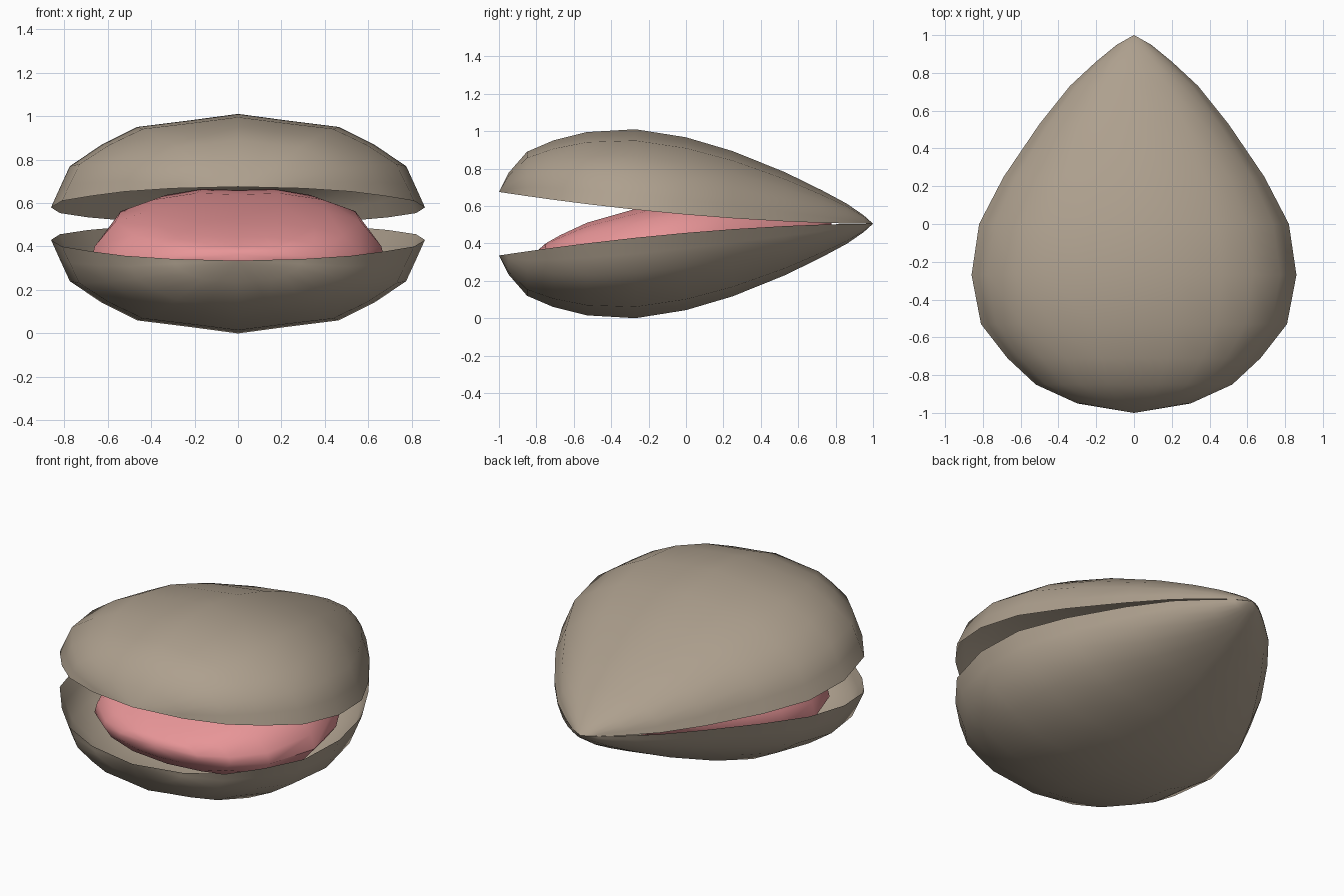
import bpy
import bmesh

if "Cube" in bpy.data.objects:
    bpy.data.objects.remove(bpy.data.objects["Cube"])

MID = 0.505  # hinge height


def rim(y):
    # opening curve: shut at the hinge, gaping at the front
    return MID + 0.17 * ((1 - y) / 2) ** 1.8


def loft(name, rings, closed, color):
    """Skin rows of points; single-point rows become tips."""
    bm = bmesh.new()
    rows = [[bm.verts.new(p) for p in r] for r in rings]
    for a, b in zip(rows, rows[1:]):
        n = max(len(a), len(b))
        for i in range(n if closed else n - 1):
            j = (i + 1) % n
            if len(a) == 1:
                bm.faces.new((a[0], b[j], b[i]))
            elif len(b) == 1:
                bm.faces.new((a[i], a[j], b[0]))
            else:
                bm.faces.new((a[i], a[j], b[j], b[i]))
    bmesh.ops.recalc_face_normals(bm, faces=bm.faces)
    # open sheets: make the normals point away from the middle plane
    if not closed:
        s = sum(f.normal.z for f in bm.faces)
        if s * (rings[5][len(rings[5]) // 2][2] - MID) < 0:
            bmesh.ops.reverse_faces(bm, faces=bm.faces[:])
    me = bpy.data.meshes.new(name)
    bm.to_mesh(me)
    bm.free()
    ob = bpy.data.objects.new(name, me)
    bpy.context.collection.objects.link(ob)
    mat = bpy.data.materials.new(name + "_color")
    mat.diffuse_color = color
    mat.use_nodes = True
    mat.node_tree.nodes["Principled BSDF"].inputs["Base Color"].default_value = mat.diffuse_color
    me.materials.append(mat)
    bpy.ops.object.select_all(action='DESELECT')
    ob.select_set(True)
    bpy.context.view_layer.objects.active = ob
    bpy.ops.object.shade_smooth_by_angle(angle=0.9)
    return ob


def mirrored(half):
    return half + [(-x, z) for x, z in reversed(half[:-1])]


# shell stations: y, half width, crown height
stations = [(-1, 0, .675), (-.95, .30, .775), (-.85, .52, .89), (-.71, .67, .95),
            (-.53, .81, .995), (-.27, .86, 1.01), (0, .82, .967), (.25, .69, .893),
            (.53, .50, .78), (.73, .34, .682), (.86, .20, .612), (.95, .09, .55),
            (1, 0, .505)]
section = mirrored([(1, 0), (.955, .2), (.9, .44), (.73, .67), (.54, .86), (.26, .93), (0, 1)])

# upper and lower shell halves
SHELL = (.42, .35, .27, 1)
for name, sign in (("upper_shell", 1), ("lower_shell", -1)):
    rings = []
    for y, w, top in stations:
        r = rim(y)
        pts = [(x * w, y, MID + sign * (r + h * (top - r) - MID)) for x, h in section]
        rings.append(pts if w else [(0, y, MID + sign * (r - MID))])
    loft(name, rings, False, SHELL)

# soft body: y, half width, top, widest level, bottom
body = [(-.79, 0, .365, .365, .365), (-.75, .26, .40, .34, .28), (-.67, .42, .445, .32, .21),
        (-.53, .58, .51, .31, .15), (-.25, .68, .59, .32, .11), (0, .65, .645, .35, .13),
        (.2, .55, .665, .39, .19), (.42, .39, .625, .43, .29), (.6, .24, .57, .47, .39),
        (.72, .11, .53, .49, .45), (.78, 0, .505, .505, .505)]
upper = mirrored([(1, 0), (.97, .3), (.83, .72), (.6, .9), (.3, 1), (0, .98)])
lower = [(-.88, -.45), (-.54, -.86), (0, -1), (.54, -.86), (.88, -.45)]
rings = []
for y, w, top, mid, bot in body:
    pts = [(x * w, y, mid + h * ((top - mid) if h >= 0 else (mid - bot)))
           for x, h in upper + lower]
    rings.append(pts if w else [(0, y, mid)])
loft("soft_body", rings, True, (.80, .30, .31, 1))
